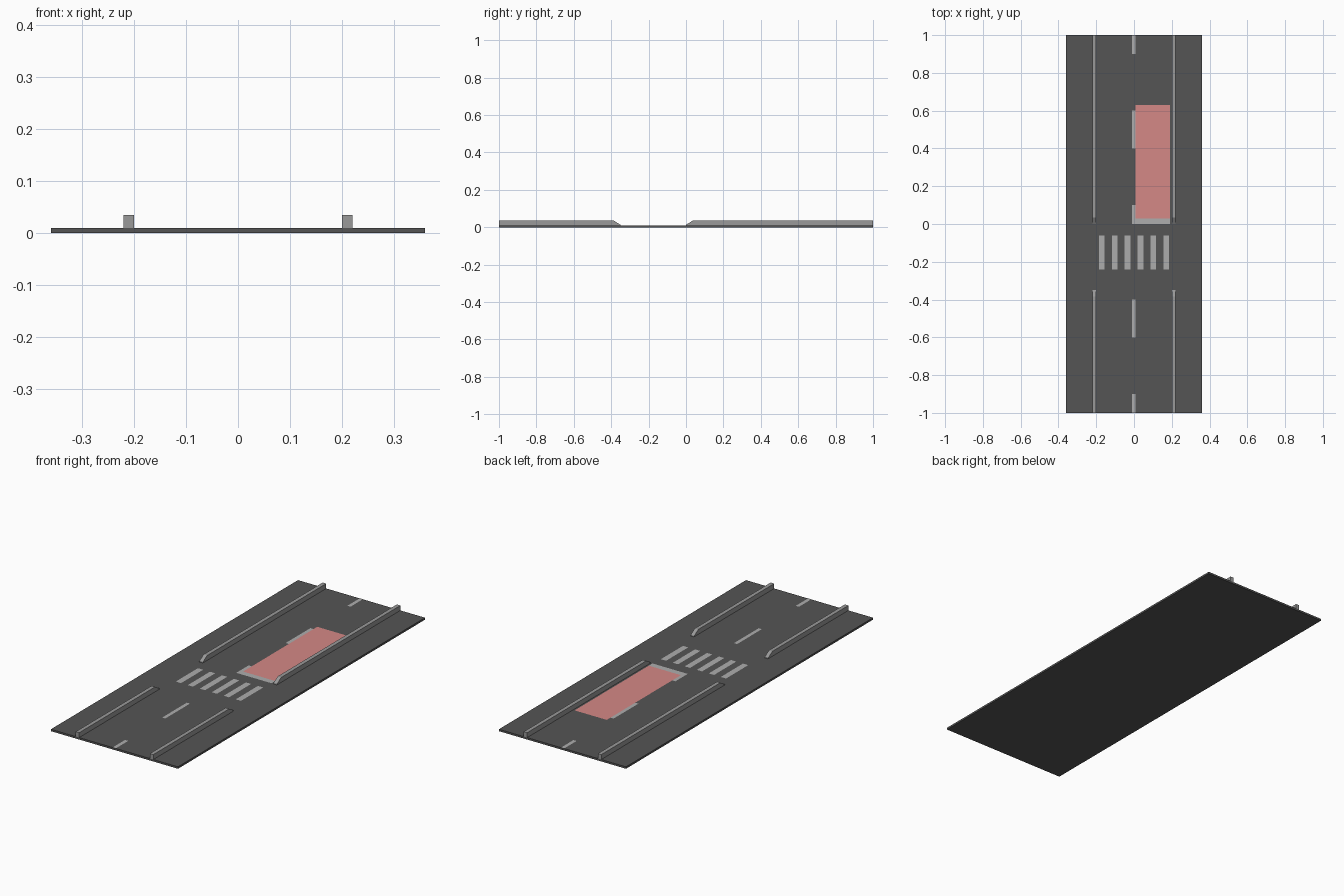
import bpy

if "Cube" in bpy.data.objects:
    bpy.data.objects.remove(bpy.data.objects["Cube"])


def material(name, rgb):
    m = bpy.data.materials.new(name)
    m.diffuse_color = (*rgb, 1)
    m.use_nodes = True
    m.node_tree.nodes["Principled BSDF"].inputs["Base Color"].default_value = m.diffuse_color
    return m


asphalt = material("asphalt", (0.09, 0.09, 0.09))
paint = material("road_paint", (0.42, 0.42, 0.42))
kerb_grey = material("kerb_grey", (0.32, 0.32, 0.32))
red = material("red_lane", (0.66, 0.25, 0.24))
TOP = 0.01


def mesh(name, verts, faces, mat):
    me = bpy.data.meshes.new(name)
    me.from_pydata(verts, [], faces)
    me.materials.append(mat)
    ob = bpy.data.objects.new(name, me)
    bpy.context.collection.objects.link(ob)
    return ob


def extrude_x(name, profile, x0, x1, mat):
    """Extrude a counter-clockwise (y, z) profile from x0 to x1."""
    n = len(profile)
    verts = [(x, y, z) for x in (x0, x1) for y, z in profile]
    faces = [tuple(reversed(range(n))), tuple(range(n, 2 * n))]
    faces += [(i, (i + 1) % n, (i + 1) % n + n, i + n) for i in range(n)]
    return mesh(name, verts, faces, mat)


def marking(name, x0, x1, y0, y1, mat, lift=0.0006):
    z = TOP + lift
    return mesh(name, [(x0, y0, z), (x1, y0, z), (x1, y1, z), (x0, y1, z)],
                [(0, 1, 2, 3)], mat)


# Road slab
extrude_x("road_slab", [(-1, 0), (1, 0), (1, TOP), (-1, TOP)], -0.36, 0.36, asphalt)

# Kerbs on both sides, ramped down at the crossing
H = 0.035
front = [(-1, TOP), (-0.35, TOP), (-0.35, TOP + 0.003), (-0.385, H), (-1, H)]
back = [(0, TOP), (1, TOP), (1, H), (0.035, H), (0, TOP + 0.003)]
for side, x0 in (("left", -0.22), ("right", 0.20)):
    extrude_x(side + "_front_kerb", front, x0, x0 + 0.02, kerb_grey)
    extrude_x(side + "_back_kerb", back, x0, x0 + 0.02, kerb_grey)

# Dashed centre line
for i, (y0, y1) in enumerate([(-1, -0.9), (-0.6, -0.4), (0, 0.1), (0.4, 0.6), (0.9, 1)]):
    marking(f"centre_dash_{i}", -0.01, 0.008, y0, y1, paint)

# Pedestrian crossing stripes
for i in range(6):
    x = -0.17 + i * 0.068
    marking(f"crossing_stripe_{i}", x - 0.015, x + 0.015, -0.24, -0.06, paint)

# Stop line and red waiting lane
marking("stop_line", 0.008, 0.19, 0, 0.03, paint)
marking("red_lane", 0.008, 0.19, 0.03, 0.63, red)
